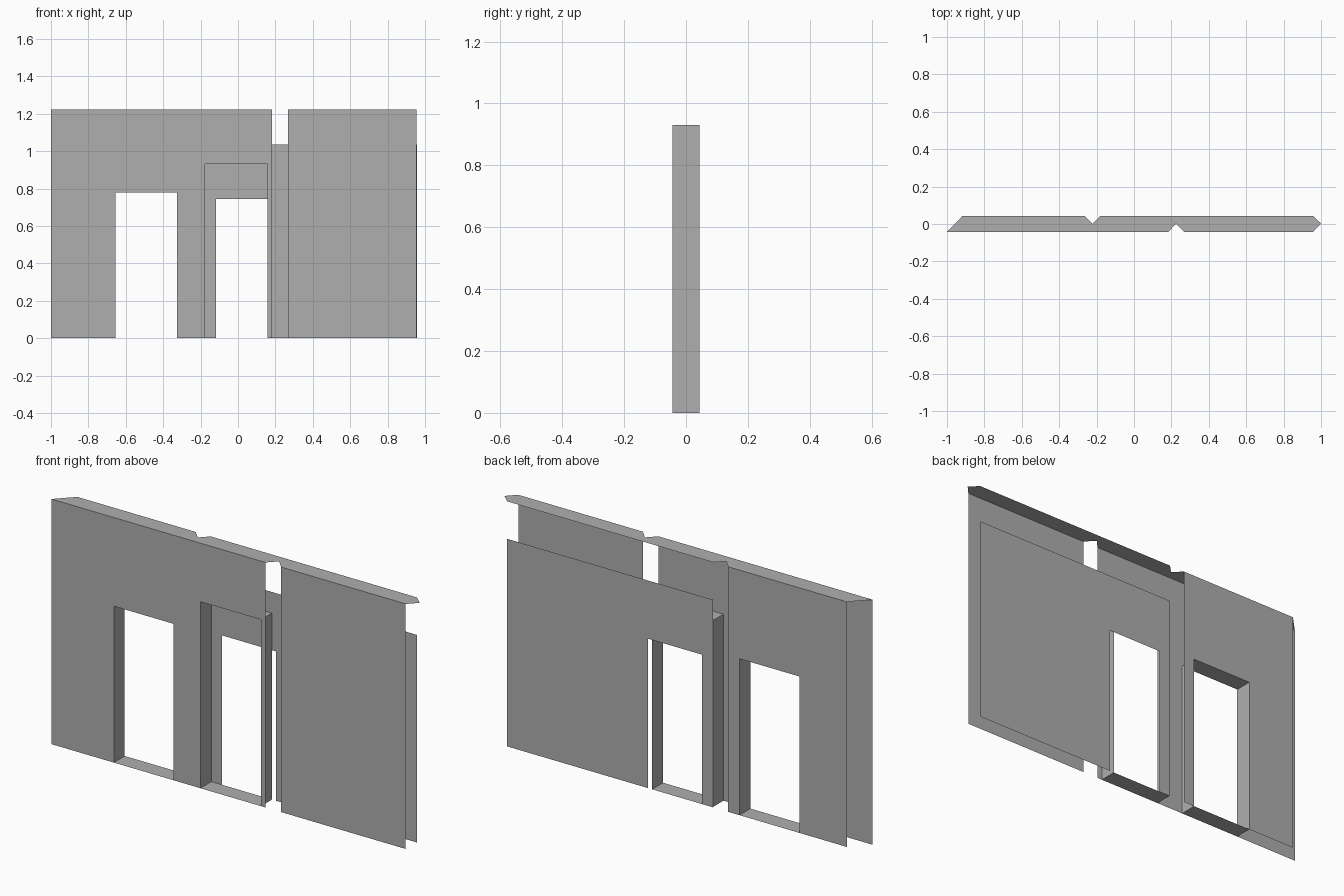
import bpy, bmesh

if "Cube" in bpy.data.objects:
    bpy.data.objects.remove(bpy.data.objects["Cube"])

# One plain grey for everything
grey = bpy.data.materials.new("wall_grey")
grey.diffuse_color = (0.43, 0.43, 0.43, 1)
grey.use_nodes = True
grey.node_tree.nodes["Principled BSDF"].inputs["Base Color"].default_value = grey.diffuse_color

FRONT, BACK = -0.043, 0.043
TOP, LOW_TOP = 1.222, 1.035


def sheet(name, polygons):
    """Object made of flat polygons, each a list of 3D corners."""
    bm = bmesh.new()
    for poly in polygons:
        bm.faces.new([bm.verts.new(p) for p in poly])
    bmesh.ops.remove_doubles(bm, verts=bm.verts, dist=0.0005)
    mesh = bpy.data.meshes.new(name)
    bm.to_mesh(mesh)
    bm.free()
    mesh.materials.append(grey)
    obj = bpy.data.objects.new(name, mesh)
    bpy.context.collection.objects.link(obj)
    return obj


def wall(name, y, x0, x1, height, doors=()):
    """Upright panel with door openings (left, right, height) from the floor."""
    outline = [(x0, 0)]
    for a, b, h in doors:
        outline += [(a, 0), (a, h), (b, h), (b, 0)]
    outline += [(x1, 0), (x1, height), (x0, height)]
    pts = [(x, y, z) for x, z in outline]
    if y > 0:
        pts.reverse()          # back panels face backwards
    sheet(name, [pts])


def door_lining(name, a, b, h):
    """Jambs, head and threshold through the wall depth, facing the opening."""
    ring = [(a, 0), (a, h), (b, h), (b, 0)]
    faces = []
    for i, (xa, za) in enumerate(ring):
        xb, zb = ring[(i + 1) % 4]
        faces.append([(xa, FRONT, za), (xb, FRONT, zb),
                      (xb, BACK, zb), (xa, BACK, za)])
    sheet(name, faces)


left_door = (-0.655, -0.325, 0.78)
niche_door = (-0.177, 0.157, 0.93)
back_door = (-0.117, 0.18, 0.745)

# Front panels
wall("front_wall_left", FRONT, -1.0, 0.183, TOP, [left_door, niche_door])
wall("front_wall_right", FRONT, 0.268, 0.955, TOP)

# Back panels
wall("back_wall_left", BACK, -0.917, -0.263, TOP, [left_door])
wall("back_wall_right", BACK, -0.18, 0.957, LOW_TOP, [back_door])

# Door linings
door_lining("left_door_lining", *left_door)
door_lining("niche_door_lining", *niche_door)

# Flat top with pointed end, mitred corner and two V notches
cap = [(-1.0, FRONT), (0.183, FRONT), (0.225, 0.002), (0.268, FRONT),
       (0.957, FRONT), (1.0, 0.003), (0.957, BACK), (-0.18, BACK),
       (-0.222, 0.0), (-0.263, BACK), (-0.917, BACK)]
sheet("wall_top", [[(x, y, TOP) for x, y in cap]])
